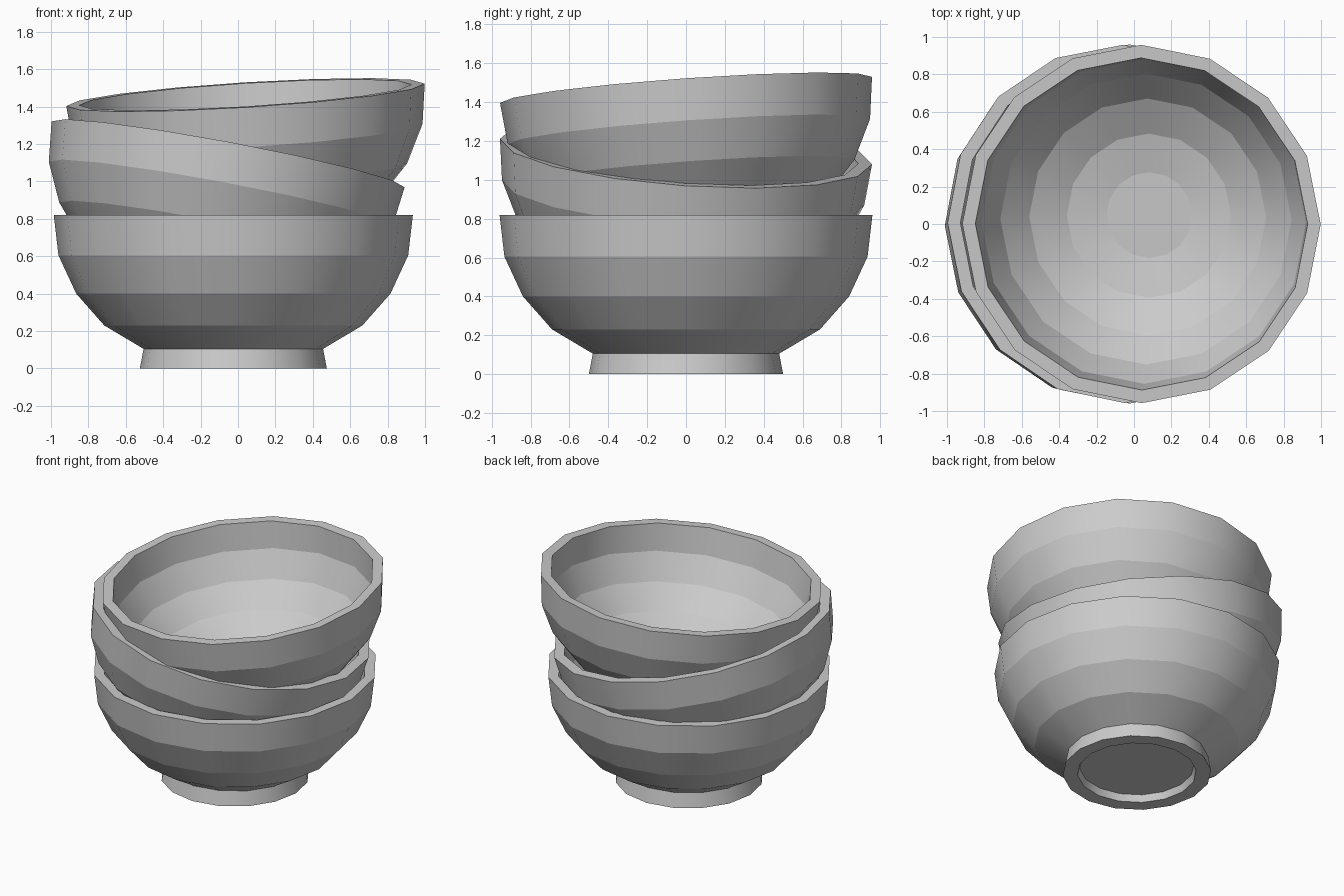
import bpy
import bmesh
import math
from mathutils import Matrix, Vector

cube = bpy.data.objects.get("Cube")
if cube:
    bpy.data.objects.remove(cube, do_unlink=True)

SIDES = 16
HEIGHT = 0.82

# One grey glaze for every bowl
glaze = bpy.data.materials.new("grey_glaze")
glaze.use_nodes = True
glaze.diffuse_color = (0.6, 0.6, 0.6, 1)
glaze.node_tree.nodes["Principled BSDF"].inputs["Base Color"].default_value = glaze.diffuse_color

# Closed profile (radius, height): foot recess, foot, outer wall, lip, inner wall
PROFILE = [
    (0.385, 0.05), (0.40, 0.0), (0.50, 0.0), (0.48, 0.105),
    (0.69, 0.23), (0.84, 0.40), (0.935, 0.605), (0.96, HEIGHT),
    (0.89, HEIGHT), (0.87, 0.625), (0.78, 0.44), (0.635, 0.285),
    (0.44, 0.18), (0.23, 0.14),
]


def make_bowl(name, rim_centre, slope_x, slope_y):
    """Spin the profile, then tilt the bowl about the centre of its rim."""
    bm = bmesh.new()
    rings = []
    for radius, height in PROFILE:
        ring = []
        for i in range(SIDES):
            a = math.tau * i / SIDES
            ring.append(bm.verts.new((radius * math.cos(a), radius * math.sin(a), height - HEIGHT)))
        rings.append(ring)

    for low, high in zip(rings, rings[1:]):
        for i in range(SIDES):
            j = (i + 1) % SIDES
            bm.faces.new((low[i], low[j], high[j], high[i]))
    bm.faces.new(list(reversed(rings[0])))
    bm.faces.new(rings[-1])
    bmesh.ops.recalc_face_normals(bm, faces=bm.faces)

    # Smooth around the bowl, crisp between its bands
    for face in bm.faces:
        face.smooth = True
    for ring in rings:
        for i in range(SIDES):
            bm.edges.get((ring[i], ring[(i + 1) % SIDES])).smooth = False

    mesh = bpy.data.meshes.new(name)
    bm.to_mesh(mesh)
    bm.free()
    mesh.materials.append(glaze)
    bowl = bpy.data.objects.new(name, mesh)
    bpy.context.collection.objects.link(bowl)
    up = Vector((-slope_x, -slope_y, 1)).normalized()
    tilt = Vector((0, 0, 1)).rotation_difference(up)
    bowl.matrix_world = Matrix.Translation(rim_centre) @ tilt.to_matrix().to_4x4()
    return bowl


# Stack: one level bowl with two tilted bowls nested in it
make_bowl("bottom_bowl", (-0.025, 0, HEIGHT), 0, 0)
make_bowl("middle_bowl", (-0.053, 0, 1.145), -0.187, -0.07)
make_bowl("top_bowl", (0.04, 0, 1.463), 0.0625, 0.07)
